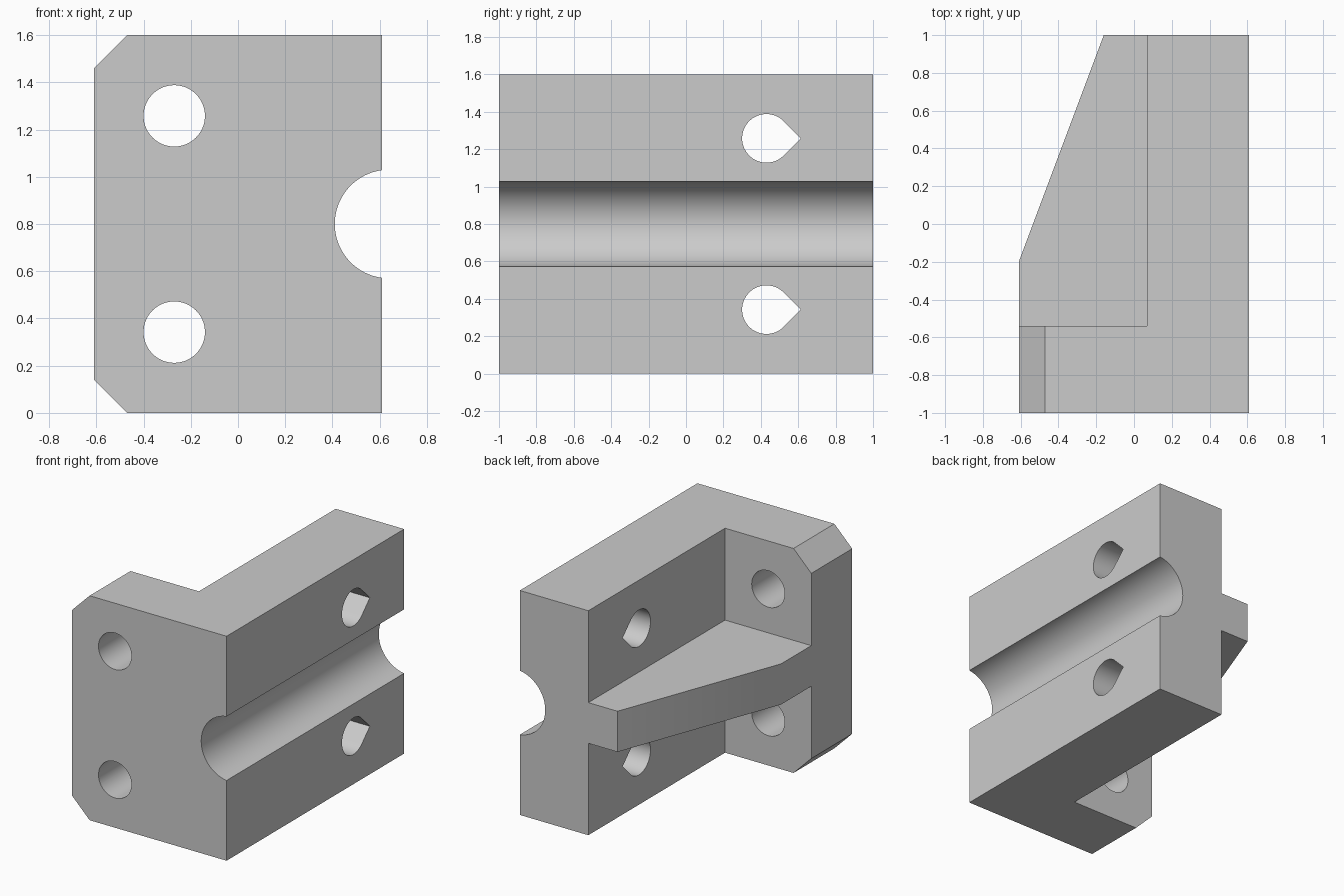
import bpy
import bmesh
from math import sin, cos, pi, sqrt
from mathutils import Vector

cube = bpy.data.objects.get("Cube")
if cube:
    bpy.data.objects.remove(cube, do_unlink=True)

grey = bpy.data.materials.new("plain grey")
grey.use_nodes = True
grey.diffuse_color = (0.6, 0.6, 0.6, 1)
grey.node_tree.nodes["Principled BSDF"].inputs["Base Color"].default_value = grey.diffuse_color

HEIGHT, MID = 1.6, 0.8
LEFT, RIGHT = 0.61, -0.61
HOLE_R, HOLE_OFFSET = 0.13, 0.458
RIB_HALF = 0.145


def prism(name, profile, axis, start, end):
    """Extrude a 2D profile along an axis; its points use the other two axes in order."""
    def place(p, t):
        v = list(p)
        v.insert("xyz".index(axis), t)
        return Vector(v)
    bm = bmesh.new()
    a = [bm.verts.new(place(p, start)) for p in profile]
    b = [bm.verts.new(place(p, end)) for p in profile]
    bm.faces.new(a)
    bm.faces.new(b)
    for i in range(len(a)):
        j = (i + 1) % len(a)
        bm.faces.new((a[i], a[j], b[j], b[i]))
    bmesh.ops.recalc_face_normals(bm, faces=bm.faces)
    mesh = bpy.data.meshes.new(name)
    bm.to_mesh(mesh)
    bm.free()
    mesh.materials.append(grey)
    obj = bpy.data.objects.new(name, mesh)
    bpy.context.collection.objects.link(obj)
    return obj


def arc(cx, cy, r, first=0.0, last=2 * pi, steps=64):
    return [(cx + r * cos(first + (last - first) * i / steps),
             cy + r * sin(first + (last - first) * i / steps)) for i in range(steps)]


def rectangle(x0, y0, x1, y1):
    return [(x0, y0), (x1, y0), (x1, y1), (x0, y1)]


# Full footprint, with the slanted rib edge at the back right
bracket = prism("bracket", [(RIGHT, -1), (LEFT, -1), (LEFT, 1), (-0.16, 1), (RIGHT, -0.2)],
                "z", 0, HEIGHT)
cutters = []

for side in (-1, 1):
    # Pocket above or below the rib, leaving the flange and the side wall
    z0, z1 = sorted((MID + side * RIB_HALF, MID + side))
    cutters.append(prism("pocket_cutter", rectangle(-0.9, -0.54, 0.07, 1.2), "z", z0, z1))

    # Chamfered flange corner
    edge = MID + side * HEIGHT / 2
    corner = [(RIGHT - 0.1, edge - side * 0.24), (RIGHT + 0.24, edge + side * 0.1),
              (RIGHT - 0.1, edge + side * 0.1)]
    cutters.append(prism("chamfer_cutter", corner, "y", -1.2, -0.4))

    # Round hole through the flange
    z = MID + side * HOLE_OFFSET
    cutters.append(prism("flange_hole_cutter", arc(-0.27, z, HOLE_R), "y", -1.2, -0.4))

    # Teardrop hole through the side wall, pointing backwards
    drop = arc(0.43, z, HOLE_R, pi / 4, 7 * pi / 4, 48)
    drop += [(0.43 + HOLE_R * cos(pi / 4), z - HOLE_R * sin(pi / 4)),
             (0.43 + HOLE_R * sqrt(2), z)]
    cutters.append(prism("wall_hole_cutter", drop, "x", -0.1, 0.8))

# Round groove along the left face
cutters.append(prism("groove_cutter", arc(0.64, MID, 0.23, steps=96), "y", -1.2, 1.2))

bpy.context.view_layer.objects.active = bracket
for obj in bpy.context.selected_objects:
    obj.select_set(False)
bracket.select_set(True)
for cutter in cutters:
    cutter.hide_render = True
    mod = bracket.modifiers.new("cut", "BOOLEAN")
    mod.operation = "DIFFERENCE"
    mod.solver = "EXACT"
    mod.object = cutter
    bpy.ops.object.modifier_apply(modifier=mod.name)
    bpy.data.objects.remove(cutter, do_unlink=True)

bpy.ops.object.shade_smooth_by_angle(angle=pi / 6)
